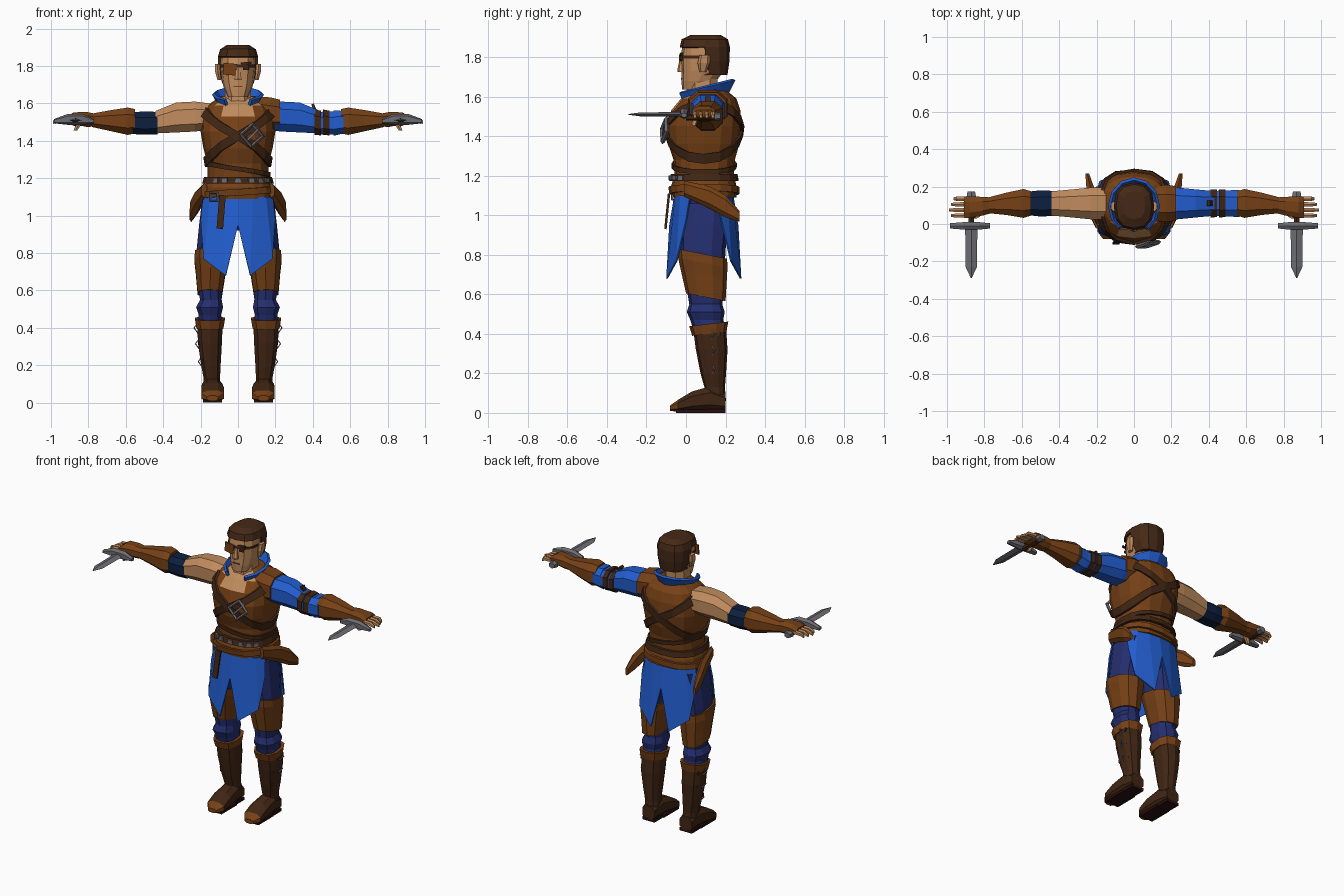
import bpy, bmesh, math
from mathutils import Vector

cube = bpy.data.objects.get("Cube")
if cube:
    bpy.data.objects.remove(cube, do_unlink=True)


def material(name, r, g, b):
    m = bpy.data.materials.new(name)
    m.use_nodes = True
    m.diffuse_color = (r, g, b, 1)
    m.node_tree.nodes["Principled BSDF"].inputs["Base Color"].default_value = (r, g, b, 1)
    return m


skin = material("skin", .53, .26, .11)
leather = material("brown leather", .18, .052, .008)
dark = material("dark leather", .052, .019, .007)
hair_brown = material("hair brown", .06, .022, .008)
blue = material("blue cloth", .016, .11, .62)
navy = material("navy trousers", .018, .028, .16)
band_navy = material("dark navy band", .004, .014, .05)
steel = material("steel", .15, .15, .17)
sole_dark = material("dark red sole", .02, .005, .004)


def finish(name, bm, mats, rule=None):
    """Turn a bmesh into a flat shaded object; rule picks a material slot per face."""
    bmesh.ops.recalc_face_normals(bm, faces=bm.faces[:])
    if rule:
        for f in bm.faces:
            f.material_index = rule(f.calc_center_median())
    mesh = bpy.data.meshes.new(name)
    bm.to_mesh(mesh)
    bm.free()
    for m in mats:
        mesh.materials.append(m)
    ob = bpy.data.objects.new(name, mesh)
    bpy.context.collection.objects.link(ob)
    return ob


def bent(v, power=.8):
    return math.copysign(abs(v) ** power, v)


def loft(name, rings, mats, n=8, axis="z", s=1, tilt=0, turn=.5, rule=None, cut=None):
    """Skin rings of (distance, centre a, centre b, radius a, radius b) along an axis."""
    bm = bmesh.new()
    grow = 1 / bent(math.cos(math.pi / n)) if turn else 1
    loops = []
    for t, a, b, ra, rb in rings:
        loop = []
        for i in range(n):
            th = math.tau * (i + turn) / n
            u, v = a + ra * grow * bent(math.cos(th)), b + rb * grow * bent(math.sin(th))
            x, y, z = {"x": (t, u, v), "y": (u, t, v), "z": (u, v, t + tilt * (v - b))}[axis]
            loop.append(bm.verts.new((s * x, y, z)))
        loops.append(loop)
    for p, q in zip(loops, loops[1:]):
        for i in range(n):
            j = (i + 1) % n
            bm.faces.new((p[i], p[j], q[j], q[i]))
    bm.faces.new(loops[0])
    bm.faces.new(loops[-1])
    if cut:
        doomed = [f for f in bm.faces if cut(f.calc_center_median())]
        bmesh.ops.delete(bm, geom=doomed, context="FACES")
    return finish(name, bm, mats if isinstance(mats, list) else [mats], rule)


def surface(rings, th, z, off=0):
    """Point on a vertical loft at an angle and height, pushed outward."""
    z = min(max(z, rings[0][0]), rings[-1][0])
    for p, q in zip(rings, rings[1:]):
        if z <= q[0]:
            k = (z - p[0]) / (q[0] - p[0])
            _, a, b, ra, rb = [u + k * (v - u) for u, v in zip(p, q)]
            return Vector((a + (ra + off) * bent(math.cos(th)), b + (rb + off) * bent(math.sin(th)), z))


def strap(name, rings, height, width, off, mat, n=16):
    """Closed band hugging a loft; height maps the angle to z."""
    bm = bmesh.new()
    loops = []
    for i in range(n):
        th = math.tau * i / n
        z, h = height(th), width / 2
        loops.append([bm.verts.new(surface(rings, th, z + dz, o))
                      for dz, o in ((-h, -off / 2), (-h, off), (h, off), (h, -off / 2))])
    for i in range(n):
        p, q = loops[i], loops[(i + 1) % n]
        for k in range(4):
            m = (k + 1) % 4
            bm.faces.new((p[k], p[m], q[m], q[k]))
    return finish(name, bm, [mat])


def box(name, loc, size, mat, rot=(0, 0, 0)):
    bpy.ops.mesh.primitive_cube_add(size=1, location=loc, rotation=rot)
    ob = bpy.context.object
    ob.name, ob.scale = name, size
    ob.data.materials.append(mat)
    return ob


def buckle(name, loc, radius, rot):
    bpy.ops.mesh.primitive_torus_add(major_segments=4, minor_segments=4, major_radius=radius,
                                     minor_radius=radius * .2, location=loc, rotation=rot)
    ob = bpy.context.object
    ob.name = name
    ob.data.materials.append(steel)


def cloth_panel(name, columns, place):
    """Hanging skirt panel, mirrored about the middle, with pointed tails."""
    bm = bmesh.new()
    full = [(-a, b, -c, d, e) for a, b, c, d, e in columns[:0:-1]] + columns
    pairs = [(bm.verts.new((a, place(b), 1.1)), bm.verts.new((c, place(d), e))) for a, b, c, d, e in full]
    for p, q in zip(pairs, pairs[1:]):
        bm.faces.new((p[0], q[0], q[1], p[1]))
    finish(name, bm, [blue]).modifiers.new("thickness", "SOLIDIFY").thickness = .008


# Jerkin with open neckline
torso = [(1.09, 0, .095, .19, .16), (1.15, 0, .09, .183, .165), (1.2, 0, .092, .163, .15),
         (1.28, 0, .092, .163, .155), (1.36, 0, .09, .185, .18), (1.45, 0, .092, .2, .19),
         (1.53, 0, .1, .195, .175), (1.59, 0, .115, .165, .14), (1.64, 0, .115, .09, .08)]
loft("jerkin", torso, [leather, skin], 16, turn=0,
     rule=lambda c: int(c.z > 1.53 and c.y < .05 and abs(c.x) < .08))
loft("neck", [(1.53, 0, .08, .075, .08), (1.7, 0, .085, .068, .075)], skin)

# Crossed chest straps, belts and fittings
for s, side in ((1, "left"), (-1, "right")):
    strap(side + "_chest_strap", torso, lambda th: 1.425 + s * .14 * math.cos(th), .05, .014, dark)
strap("waist_belt", torso, lambda th: 1.19, .035, .018, dark)
strap("upper_belt", torso, lambda th: 1.25 - .03 * math.cos(th), .025, .012, dark)
strap("hip_belt", torso, lambda th: 1.125 + .015 * math.cos(th), .035, .016, leather)
for i in range(6):
    p = surface(torso, -math.pi / 2 + (i - 2) * .3, 1.19, .02)
    box("belt_stud", p, (.03, .012, .024), steel, (0, 0, (i - 2) * .3))
buckle("chest_buckle", (.075, -.108, 1.43), .06, (math.pi / 2 - .15, math.radians(5), .2))
box("buckle_prong", (.075, -.112, 1.43), (.09, .01, .012), steel, (0, math.radians(-45), .2))
buckle("hip_buckle", (-.13, -.06, 1.1), .03, (math.pi / 2, math.pi / 4, -.5))
box("belt_end", (-.09, -.095, 1.02), (.035, .012, .18), dark, (-.1, .08, 0))

# Skirt tails
tail = [(0, -.06, 0, -.085, .95), (.08, -.055, .066, -.1, .68), (.15, -.03, .185, -.05, .77), (.188, .02, .2, 0, .98)]
cloth_panel("front_tail", tail, lambda y: y)
cloth_panel("back_tail", tail, lambda y: .18 - y)
loft("pelvis", [(.92, 0, .09, .12, .09), (.98, 0, .09, .17, .12), (1.12, 0, .09, .175, .14)], navy)

# Collar, split at the throat
bm = bmesh.new()
rows = []
for i in range(11):
    th = math.radians(-60 + 30 * i)
    c, d = math.cos(th), math.sin(th)
    rows.append([bm.verts.new((r * c, .095 + k * d, z + .035 * d))
                 for r, k, z in ((.09, .11, 1.595), (.125, .14, 1.655))])
for p, q in zip(rows, rows[1:]):
    bm.faces.new((p[0], q[0], q[1], p[1]))
finish("collar", bm, [blue]).modifiers.new("thickness", "SOLIDIFY").thickness = .016

# Head, hair and face
head = [(1.635, 0, .04, .055, .06), (1.68, 0, .065, .075, .088), (1.73, 0, .085, .088, .108),
        (1.8, 0, .093, .095, .12), (1.88, 0, .095, .09, .11)]
loft("head", head, skin, 12, turn=0)
crown = [(1.71, 0, .12, .085, .09), (1.78, 0, .1, .104, .12), (1.85, 0, .095, .108, .127),
         (1.89, 0, .095, .095, .117), (1.912, 0, .1, .06, .075)]
loft("hair", crown, hair_brown, 12, turn=0,
     cut=lambda c: c.y < .09 and c.z < 1.845).modifiers.new("thickness", "SOLIDIFY").thickness = .012
strap("eye_patch_strap", head, lambda th: 1.8, .014, .005, dark, 12)
loft("nose", [(1.725, 0, -.022, .018, .018), (1.735, 0, -.024, .018, .018), (1.8, 0, -.02, .01, .008)], skin, 6)
box("eye_patch", (-.044, -.026, 1.783), (.07, .009, .062), leather, (0, .08, -.12))
box("left_eye", (.042, -.024, 1.785), (.032, .008, .012), dark, (0, 0, .12))
box("left_brow", (.045, -.024, 1.815), (.055, .009, .012), hair_brown, (0, -.08, .12))
box("mouth", (0, -.022, 1.69), (.05, .006, .006), leather)

arm = [(.15, .11, 1.53, .085, .07), (.23, .11, 1.53, .085, .08), (.33, .11, 1.525, .075, .08),
       (.44, .11, 1.5, .065, .06)]
forearm = [(.55, .11, 1.505, .065, .065), (.59, .11, 1.505, .077, .073), (.68, .108, 1.508, .06, .056),
           (.78, .1, 1.51, .042, .036)]
for s, side in ((1, "left"), (-1, "right")):
    pre = side + "_"
    # Arm, bracer and gloved hand
    loft(pre + "upper_arm", arm, blue if s > 0 else skin, axis="x", s=s)
    loft(pre + "elbow", [(.43, .11, 1.495, .067, .06), (.5, .11, 1.495, .07, .062), (.575, .11, 1.495, .062, .058)],
         blue if s > 0 else band_navy, axis="x", s=s)
    loft(pre + "bracer", forearm, leather, axis="x", s=s)
    loft(pre + "glove", [(.76, .1, 1.51, .042, .034), (.81, .095, 1.515, .05, .04),
                         (.88, .09, 1.52, .058, .032), (.91, .09, 1.515, .056, .018)], leather, axis="x", s=s)
    for i in range(4):
        y, reach = .045 + .03 * i, .99 - .012 * abs(i - 1)
        loft(pre + "finger", [(.88, y, 1.515, .012, .013), (.95, y, 1.512, .011, .012),
                              (reach, y, 1.5, .007, .008)], skin, 6, "x", s)
    loft(pre + "thumb", [(1.455, .87, .04, .01, .01), (1.51, .84, .05, .016, .018)], skin, 6, s=s)
    # Hand blade
    loft(pre + "blade", [(0, .87, 1.51, .033, .012), (-.23, .87, 1.51, .03, .01), (-.29, .87, 1.51, .002, .002)],
         steel, 4, "y", s, turn=0)
    loft(pre + "guard", [(.77, -.01, 1.505, .014, .01), (.83, -.01, 1.515, .02, .026), (.91, -.01, 1.515, .02, .026),
                         (.985, -.01, 1.505, .014, .01)], steel, 6, "x", s)
    loft(pre + "grip", [(0, .87, 1.495, .014, .014), (.15, .87, 1.495, .014, .014)], dark, 6, "y", s)
    loft(pre + "pommel", [(.145, .87, 1.5, .025, .02), (.175, .87, 1.5, .02, .016)], steel, 6, "y", s)
    # Thigh, knee and cuff
    loft(pre + "trouser_leg", [(1.06, .1, .095, .095, .13), (.95, .118, .09, .09, .12), (.82, .138, .085, .083, .11),
                               (.6, .148, .1, .062, .088), (.55, .145, .1, .058, .08), (.51, .152, .1, .072, .092),
                               (.47, .15, .105, .06, .08), (.42, .15, .12, .066, .08)], navy, 10, s=s)
    loft(pre + "thigh_guard", [(.585, .15, .1, .066, .096), (.7, .146, .09, .08, .112), (.76, .144, .085, .089, .12),
                               (.805, .14, .083, .09, .12)], leather, 10, s=s, tilt=-.2)
    # Boot
    loft(pre + "boot_cuff", [(.4, .15, .118, .072, .083), (.45, .15, .115, .08, .095)], leather, 10, s=s, tilt=.12)
    loft(pre + "boot_shaft", [(.06, .138, .148, .047, .052), (.13, .14, .145, .044, .05), (.2, .145, .138, .052, .062),
                              (.32, .15, .13, .064, .077), (.42, .15, .12, .068, .08)], dark, 10, s=s)
    loft(pre + "boot_foot", [(.2, .138, .055, .045, .045), (.12, .138, .072, .054, .062), (.03, .136, .058, .06, .05),
                             (-.04, .136, .036, .06, .03), (-.08, .136, .024, .03, .014)],
         [dark, leather], 8, "y", s, rule=lambda c: int(c.y < -.03))
    box(pre + "sole", (s * .136, .03, .008), (.1, .16, .016), sole_dark)
    box(pre + "heel", (s * .138, .155, .01), (.09, .09, .02), sole_dark)
    for z, x in ((.4, .218), (.315, .21), (.22, .195)):
        box(pre + "boot_strap", (s * (x - .03), .13, z), (.055, .09, .022), dark)
        buckle(pre + "boot_buckle", (s * x, .13, z), .024, (math.pi / 4, math.pi / 2, 0))
    # Sheath and ear
    loft(pre + "sheath", [(-.01, .18, 1.135, .015, .035), (.12, .21, 1.09, .022, .05), (.2, .235, 1.045, .02, .05),
                          (.27, .25, .995, .01, .025)], leather, 6, "y", s)
    loft(pre + "ear", [(1.725, .1, .085, .01, .015), (1.77, .108, .09, .014, .028), (1.81, .11, .095, .012, .024)],
         skin, 6, s=s)

# Left shoulder pad and sleeve wraps
loft("shoulder_pad", [(.1, .11, 1.56, .09, .075), (.17, .11, 1.545, .1, .088), (.225, .11, 1.54, .092, .08)],
     leather, axis="x")
for x in (.43, .475):
    loft("sleeve_wrap", [(x - .02, .11, 1.5, .075, .068), (x + .015, .11, 1.495, .073, .066)], dark, axis="x")
loft("sleeve_fold", [(.51, .11, 1.495, .07, .068), (.565, .11, 1.5, .073, .06)], blue, axis="x")
box("sleeve_knot", (.41, .11, 1.57), (.015, .03, .06), dark, (0, -.4, 0))
